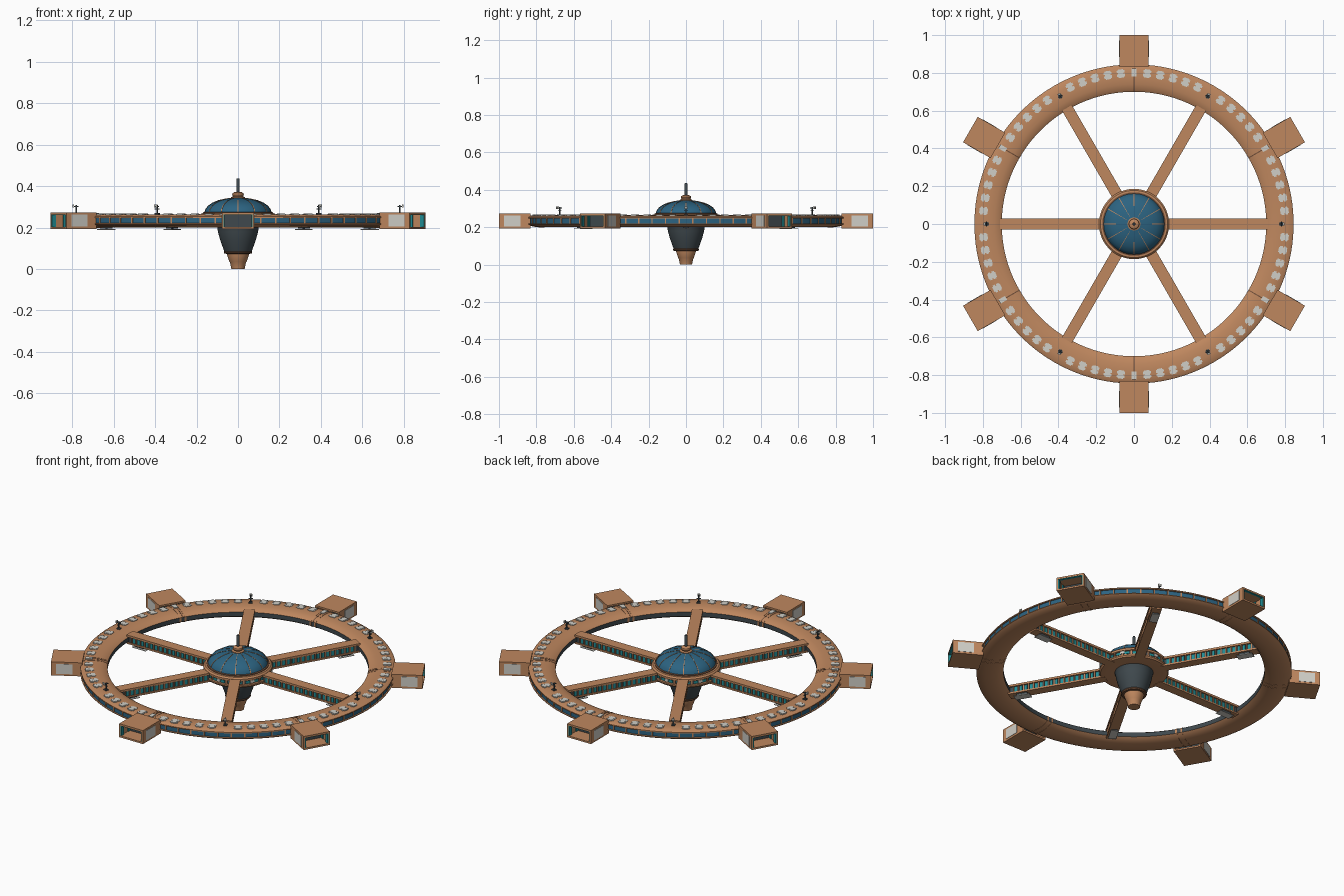
import bpy, bmesh, math
from mathutils import Matrix

cube = bpy.data.objects.get("Cube")
if cube:
    bpy.data.objects.remove(cube)


def material(name, rgb):
    m = bpy.data.materials.new(name)
    m.use_nodes = True
    m.diffuse_color = (*rgb, 1)
    b = m.node_tree.nodes["Principled BSDF"]
    b.inputs["Base Color"].default_value = (*rgb, 1)
    b.inputs["Roughness"].default_value = 0.6
    return m


copper = material("copper", (0.52, 0.243, 0.113))
bronze = material("dark bronze", (0.16, 0.075, 0.04))
blue = material("blue glass", (0.025, 0.125, 0.22))
grey = material("dark grey", (0.05, 0.066, 0.075))
white = material("off white", (0.63, 0.62, 0.57))
teal = material("teal", (0.015, 0.27, 0.30))

SIXTHS = [60 * i for i in range(6)]
DOCKS = [60 * i + 30 for i in range(6)]
ALL = [5 * i for i in range(72)]


def finish(name, bm, mats, smooth=True):
    bmesh.ops.recalc_face_normals(bm, faces=bm.faces)
    me = bpy.data.meshes.new(name)
    bm.to_mesh(me)
    bm.free()
    for m in mats:
        me.materials.append(m)
    ob = bpy.data.objects.new(name, me)
    bpy.context.collection.objects.link(ob)
    if smooth:
        bpy.ops.object.select_all(action='DESELECT')
        ob.select_set(True)
        bpy.context.view_layer.objects.active = ob
        bpy.ops.object.shade_smooth_by_angle(angle=math.radians(32))
    return ob


def lathe(name, profile, mats, pick={}, closed=False, steps=64, arcs=((0, 360),)):
    """Spin a profile of (radius, height) fully, or over several (start, end) arcs."""
    bm = bmesh.new()
    n = len(profile)
    for a0, a1 in arcs:
        full = a1 - a0 == 360
        cols = []
        for i in range(steps if full else steps + 1):
            a = math.radians(a0 + (a1 - a0) * i / steps)
            cols.append([bm.verts.new((r * math.cos(a), r * math.sin(a), z))
                         for r, z in profile])
        for i in range(steps):
            c, d = cols[i], cols[(i + 1) % len(cols)]
            for j in range(n if closed else n - 1):
                k = (j + 1) % n
                f = bm.faces.new((c[j], d[j], d[k], c[k]))
                f.material_index = pick.get(j, 0)
        if closed and not full:
            bm.faces.new(cols[0])
            bm.faces.new(cols[-1])
    bmesh.ops.remove_doubles(bm, verts=bm.verts, dist=1e-5)
    return finish(name, bm, mats)


def thicken(line, up):
    """Closed strip section lying on a profile line."""
    return [(r + up / 2, z + up) for r, z in line] + [(r, z - up) for r, z in reversed(line)]


def boxes(name, mat, angles, specs):
    """Repeat boxes, given as (radial, sideways, height ranges), at each angle."""
    bm = bmesh.new()
    for a in angles:
        turn = Matrix.Rotation(math.radians(a), 4, 'Z')
        for lo_hi in specs:
            mid = [(p + q) / 2 for p, q in lo_hi]
            size = [q - p for p, q in lo_hi]
            bmesh.ops.create_cube(bm, size=1, matrix=turn @ Matrix.Translation(mid)
                                  @ Matrix.Diagonal((*size, 1)))
    return finish(name, bm, [mat], smooth=False)


def both_sides(r, s, z):
    return [(r, s, z), (r, (-s[1], -s[0]), z)]


# Outer ring: rounded copper shell, grey inner wall, recessed window band
ring = [(0.70, 0.220), (0.70, 0.245), (0.713, 0.254), (0.74, 0.261), (0.77, 0.264),
        (0.80, 0.2635), (0.836, 0.259), (0.845, 0.253), (0.845, 0.247), (0.838, 0.246),
        (0.838, 0.221), (0.845, 0.220), (0.845, 0.216), (0.832, 0.208), (0.80, 0.202),
        (0.77, 0.200), (0.74, 0.203), (0.713, 0.211)]
lathe("ring_hull", ring, [copper, grey, blue], {0: 1, 9: 2}, True, 144)
boxes("ring_window_mullions", copper, [a + 2.5 for a in ALL],
      [((0.832, 0.842), (-0.0035, 0.0035), (0.22, 0.247))])

# Raised bands and seams at the ring joints
band = [(0.772 + (r - 0.772) * 1.02, 0.232 + (z - 0.232) * 1.05) for r, z in ring]
lathe("ring_joint_bands", band, [copper], closed=True, steps=2,
      arcs=[(a + s - 0.4, a + s + 0.4) for a in DOCKS for s in (-1.2, 1.2)])
lathe("ring_joint_seams", thicken(ring[1:6], 0.001), [bronze], closed=True, steps=2,
      arcs=[(a - 0.2, a + 0.2) for a in DOCKS])

# Flat roof panels around the ring
boxes("roof_panels", white, [a for a in ALL if a % 30],
      [((0.777, 0.822), (-0.014, 0.014), (0.257, 0.2670)),
       ((0.782, 0.797), (-0.021, 0.021), (0.257, 0.2662)),
       ((0.804, 0.816), (-0.021, 0.021), (0.257, 0.2662))])
boxes("joint_roof_panels", white, DOCKS,
      [((0.782, 0.822), (-0.012, 0.012), (0.257, 0.269))])

# Small masts with dishes on the ring
boxes("ring_masts", grey, SIXTHS,
      [((0.777, 0.783), (-0.003, 0.003), (0.255, 0.308)),
       ((0.768, 0.797), (-0.0025, 0.0025), (0.299, 0.304)),
       ((0.777, 0.783), (-0.012, 0.012), (0.288, 0.292)),
       ((0.770, 0.790), (-0.010, 0.010), (0.255, 0.269))])
boxes("mast_dishes", white, SIXTHS, [((0.790, 0.797), (-0.008, 0.008), (0.296, 0.31))])

# Docking bays with an open outer end
W, B, T, R0, R1 = 0.0775, 0.193, 0.273, 0.832, 1.0
boxes("dock_shells", copper, DOCKS,
      [((R0, R1), (-W, W), (T - 0.010, T)), ((R0, R1), (-W, W), (B, B + 0.010))]
      + both_sides((R0, R1), (W - 0.008, W), (B + 0.010, T - 0.010)))
boxes("dock_back_walls", grey, DOCKS,
      [((0.90, 0.915), (-W + 0.008, W - 0.008), (B + 0.010, T - 0.010))])
boxes("dock_light_strips", teal, DOCKS,
      both_sides((0.975, 0.998), (W - 0.013, W - 0.008), (B + 0.010, T - 0.010))
      + both_sides((0.915, 0.935), (W - 0.013, W - 0.008), (B + 0.010, T - 0.010))
      + [((0.985, 0.998), (-W + 0.013, W - 0.013), (T - 0.013, T - 0.010))])
boxes("dock_side_panels", white, DOCKS,
      both_sides((0.885, 0.972), (W - 0.003, W + 0.002), (B + 0.011, T - 0.011)))

# Spokes: copper roof and floor, grey core, window strips
boxes("spoke_plates", copper, SIXTHS,
      [((0.16, 0.71), (-0.03, 0.03), (0.247, 0.259)),
       ((0.16, 0.71), (-0.027, 0.027), (0.205, 0.214))])
boxes("spoke_cores", grey, SIXTHS, [((0.16, 0.71), (-0.021, 0.021), (0.21, 0.25))])
panes, posts = [], []
for i in range(17):
    r = 0.195 + 0.029 * i
    panes += both_sides((r, r + 0.013), (0.02, 0.0235), (0.216, 0.245))
    posts += both_sides((r + 0.018, r + 0.023), (0.02, 0.027), (0.212, 0.248))
boxes("spoke_windows", teal, SIXTHS, panes)
boxes("spoke_posts", copper, SIXTHS, posts)

# Service boxes and thin plates below the outer ends of the spokes
boxes("spoke_service_boxes", grey, SIXTHS,
      [((0.605, 0.665), (-0.016, 0.016), (0.196, 0.21)),
       ((0.630, 0.640), (-0.004, 0.004), (0.191, 0.20))])
boxes("spoke_service_plates", white, SIXTHS,
      [((0.59, 0.68), (-0.022, 0.022), (0.189, 0.192))])

# Central hub: rim with window band
lathe("hub_rim", [(0.08, 0.213), (0.155, 0.206), (0.180, 0.208), (0.186, 0.216),
                  (0.186, 0.224), (0.177, 0.226), (0.177, 0.246), (0.186, 0.248),
                  (0.186, 0.260), (0.178, 0.268), (0.163, 0.270), (0.15, 0.268)],
      [copper, grey], {5: 1})
boxes("hub_windows", teal, [15 * i + 7.5 for i in range(24)],
      [((0.170, 0.1795), (-0.012, 0.012), (0.229, 0.243))])
boxes("hub_posts", copper, [15 * i for i in range(24)],
      [((0.170, 0.183), (-0.004, 0.004), (0.224, 0.248))])
boxes("hub_bay_panels", white, DOCKS,
      [((0.170, 0.185), (-0.012, 0.012), (0.231, 0.246))])

# Glass dome with ribs
dome = [(0.163, 0.268), (0.157, 0.287), (0.144, 0.304), (0.122, 0.319),
        (0.095, 0.330), (0.062, 0.338), (0.028, 0.343)]
lathe("hub_dome", dome, [blue])
lathe("dome_ribs", thicken(dome, 0.0015), [copper], closed=True, steps=2,
      arcs=[(30 * i - 0.8, 30 * i + 0.8) for i in range(12)])
lathe("dome_foot", [(0.168, 0.265), (0.168, 0.273), (0.160, 0.276)], [bronze])

# Cap and main mast
lathe("dome_cap", [(0.034, 0.338), (0.034, 0.346), (0.024, 0.350), (0.028, 0.358),
                   (0.026, 0.366), (0.015, 0.372), (0, 0.372)], [copper], steps=32)
lathe("main_mast", [(0.008, 0.37), (0.008, 0.432), (0.006, 0.436), (0, 0.436)],
      [grey], steps=16)

# Lower body and nozzle
lathe("lower_body", [(0.108, 0.218), (0.100, 0.205), (0.097, 0.18), (0.086, 0.14),
                     (0.066, 0.084), (0.062, 0.076), (0, 0.076)], [grey], steps=48)
lathe("body_collar", [(0.067, 0.085), (0.069, 0.080), (0.066, 0.074), (0.05, 0.073)],
      [bronze], steps=48)
lathe("nozzle", [(0.054, 0.076), (0.052, 0.066), (0.042, 0.036), (0.038, 0.03),
                 (0.032, 0.0), (0, 0.0)], [copper], steps=32)
